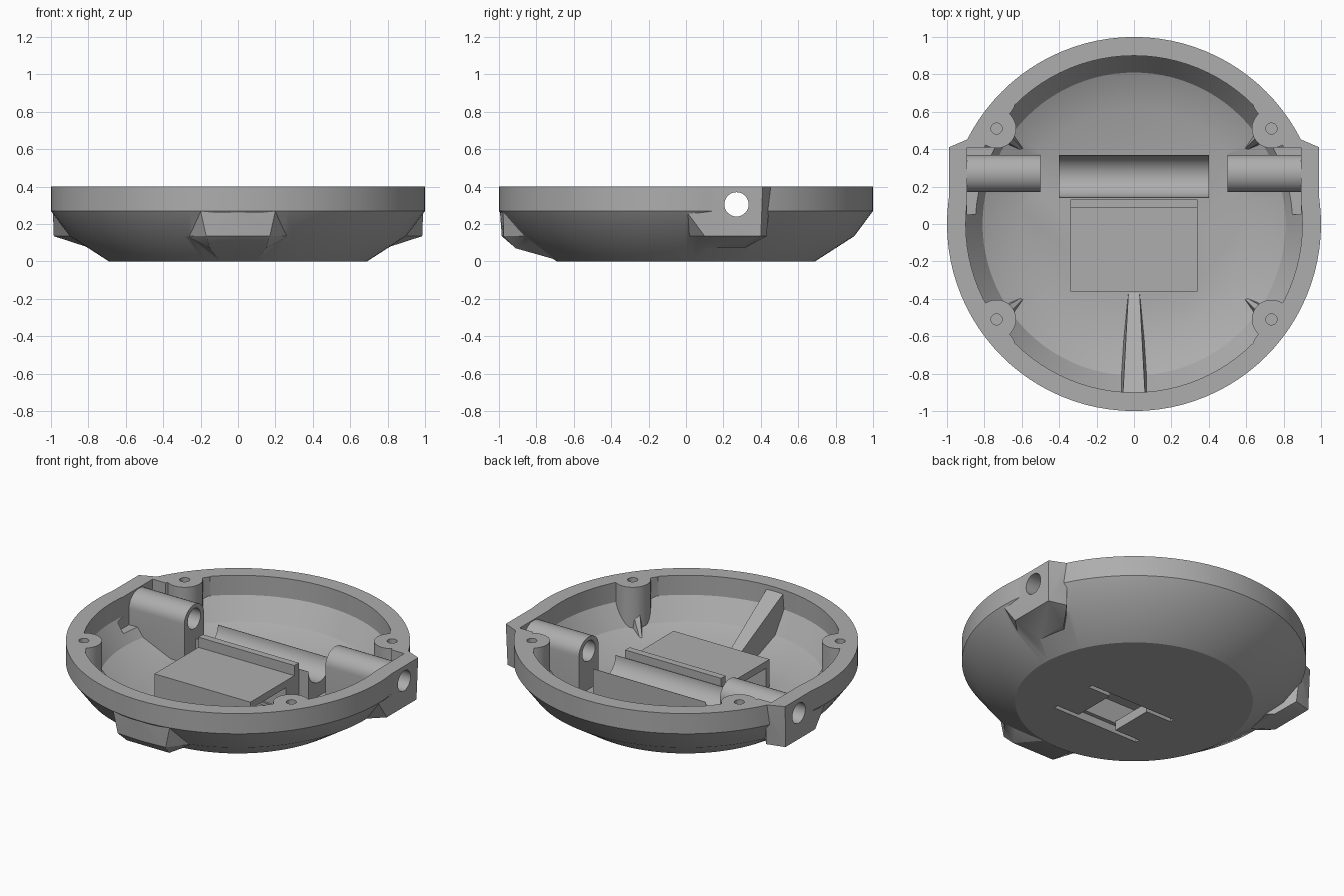
import bpy, bmesh, math
from mathutils import Matrix

cube = bpy.data.objects.get("Cube")
if cube:
    bpy.data.objects.remove(cube)

grey = bpy.data.materials.new("plain grey")
grey.use_nodes = True
grey.diffuse_color = (0.42, 0.42, 0.42, 1)
grey.node_tree.nodes["Principled BSDF"].inputs["Base Color"].default_value = (0.42, 0.42, 0.42, 1)


def make(name, bm):
    bmesh.ops.recalc_face_normals(bm, faces=bm.faces)
    mesh = bpy.data.meshes.new(name)
    bm.to_mesh(mesh)
    bm.free()
    mesh.materials.append(grey)
    ob = bpy.data.objects.new(name, mesh)
    bpy.context.collection.objects.link(ob)
    return ob


def lathe(name, profile, steps=96):
    # Closed solid of revolution; profile runs from bottom to top
    bm = bmesh.new()
    rings = []
    for r, z in profile:
        rings.append([bm.verts.new((r * math.cos(a), r * math.sin(a), z))
                      for a in (2 * math.pi * i / steps for i in range(steps))])
    for low, high in zip(rings, rings[1:]):
        for i in range(steps):
            j = (i + 1) % steps
            bm.faces.new((low[i], low[j], high[j], high[i]))
    bm.faces.new(rings[0])
    bm.faces.new(rings[-1])
    return make(name, bm)


def hull(name, points):
    bm = bmesh.new()
    for p in points:
        bm.verts.new(p)
    bmesh.ops.convex_hull(bm, input=bm.verts[:])
    bmesh.ops.delete(bm, geom=[v for v in bm.verts if not v.link_faces], context='VERTS')
    return make(name, bm)


def prism(name, profile, x0, x1):
    # Profile in (y, z), extruded along x
    bm = bmesh.new()
    ends = [[bm.verts.new((x, y, z)) for y, z in profile] for x in (x0, x1)]
    n = len(profile)
    for i in range(n):
        j = (i + 1) % n
        bm.faces.new((ends[0][i], ends[0][j], ends[1][j], ends[1][i]))
    bm.faces.new(ends[0])
    bm.faces.new(ends[1])
    return make(name, bm)


def box(name, x0, x1, y0, y1, z0, z1):
    return prism(name, [(y0, z0), (y1, z0), (y1, z1), (y0, z1)], x0, x1)


def cylinder(name, r, centre, depth, axis='Z', sides=32):
    bm = bmesh.new()
    turn = Matrix.Rotation(math.pi / 2, 4, 'Y') if axis == 'X' else Matrix()
    bmesh.ops.create_cone(bm, cap_ends=True, segments=sides, radius1=r, radius2=r,
                          depth=depth, matrix=Matrix.Translation(centre) @ turn)
    return make(name, bm)


def combine(target, tool, operation):
    mod = target.modifiers.new("cut", 'BOOLEAN')
    mod.operation, mod.object, mod.solver = operation, tool, 'EXACT'
    bpy.context.view_layer.objects.active = target
    bpy.ops.object.modifier_apply(modifier=mod.name)
    bpy.data.objects.remove(tool)


# Outer body with front boss and side lugs
shell = lathe("shell", [(0.69, 0), (0.9, 0.135), (1, 0.27), (1, 0.4)])
front = [(0, -0.995, 0.27), (0, -0.985, 0.135), (0, -0.6, 0.2)]
for s in (-1, 1):
    front += [(s * 0.2, -0.978, 0.27), (s * 0.2, -0.85, 0.27), (s * 0.17, -0.975, 0.135),
              (s * 0.27, -0.85, 0.135), (s * 0.15, -0.91, 0.07), (s * 0.1, -0.68, 0.005)]
combine(shell, hull("front_boss", front), 'UNION')
for s in (-1, 1):
    lug = [(0.99, 0.0, 0.4), (0.99, 0.41, 0.4), (0.885, 0.455, 0.4), (0.6, 0.1, 0.4),
           (0.99, 0.0, 0.27), (0.985, 0.1, 0.135), (0.985, 0.4, 0.135), (0.87, 0.43, 0.135),
           (0.88, 0.0, 0.135), (0.8, 0.1, 0.075), (0.8, 0.32, 0.075), (0.6, 0.1, 0.1)]
    combine(shell, hull("side_lug", [(s * x, y, z) for x, y, z in lug]), 'UNION')

# Cavity, widened at the lugs, leaving posts, tubes and rib standing
cavity = lathe("cavity", [(0.62, 0.06), (0.81, 0.145), (0.9, 0.275), (0.9, 0.5)])
for s in (-1, 1):
    x0, x1 = sorted((s * 0.7, s * 0.892))
    combine(cavity, box("lug_pocket", x0, x1, 0.05, 0.41, 0.2, 0.49), 'UNION')
tube = [(0.17, 0.0), (0.37, 0.0)]
tube += [(0.27 + 0.1 * math.cos(a), 0.305 + 0.09 * math.sin(a))
         for a in (math.pi * i / 16 for i in range(17))]
for s in (-1, 1):
    x0, x1 = sorted((s * 0.5, s * 0.95))
    combine(cavity, prism("hinge_tube", tube, x0, x1), 'DIFFERENCE')
    for t in (-1, 1):
        post = cylinder("screw_post", 0.105, (s * 0.735, t * 0.51, 0.22), 0.46)
        combine(cavity, post, 'DIFFERENCE')
        web = hull("corner_web", [(s * x, t * y, z) for x, y, z in (
            (0.9, 0.41, 0.0), (0.82, 0.41, 0.46), (0.9, 0.6, 0.46), (0.64, 0.62, 0.46),
            (0.64, 0.66, 0.46), (0.73, 0.51, 0.46), (0.9, 0.7, 0.0), (0.64, 0.66, 0.0),
            (0.73, 0.51, 0.0))])
        combine(cavity, web, 'DIFFERENCE')
        gusset = hull("gusset", [(s * x, t * y, z) for x, y, z in (
            (0.56, 0.37, 0.03), (0.7, 0.42, 0.03), (0.62, 0.47, 0.03),
            (0.7, 0.45, 0.25), (0.66, 0.47, 0.25))])
        combine(cavity, gusset, 'DIFFERENCE')
rib = []
for s in (-1, 1):
    rib += [(s * 0.03, -0.37, 0.0), (s * 0.03, -0.37, 0.065), (s * 0.09, -0.93, 0.0),
            (s * 0.06, -0.93, 0.39), (s * 0.035, -0.71, 0.17)]
combine(cavity, hull("front_rib", rib), 'DIFFERENCE')
combine(shell, cavity, 'DIFFERENCE')

# Hinge bore, screw holes and floor openings
for s in (-1, 1):
    combine(shell, cylinder("bore", 0.065, (s * 0.8, 0.27, 0.305), 0.8, 'X'), 'DIFFERENCE')
    for t in (-1, 1):
        hole = cylinder("screw_hole", 0.03, (s * 0.735, t * 0.51, 0.4), 0.2, sides=16)
        combine(shell, hole, 'DIFFERENCE')
for opening in ((-0.31, 0.31, -0.35, -0.322), (-0.31, 0.31, -0.04, -0.012),
                (-0.13, 0.15, -0.33, -0.03)):
    combine(shell, box("floor_opening", *opening, -0.1, 0.1), 'DIFFERENCE')

# Tray open at both sides, with a taller back plate
tray = box("tray", -0.34, 0.34, -0.36, 0.085, 0.05, 0.235)
combine(tray, box("tunnel", -0.5, 0.5, -0.325, 0.0, 0.0, 0.19), 'DIFFERENCE')
plate = box("back_plate", -0.34, 0.34, 0.085, 0.13, 0.05, 0.3)

# Cradle with a round trough
cradle = box("cradle", -0.4, 0.4, 0.14, 0.37, 0.05, 0.255)
combine(cradle, cylinder("trough", 0.113, (0, 0.255, 0.26), 1, 'X', 48), 'DIFFERENCE')

for ob in (shell, tray, plate, cradle):
    bpy.ops.object.select_all(action='DESELECT')
    ob.select_set(True)
    bpy.context.view_layer.objects.active = ob
    bpy.ops.object.shade_smooth_by_angle(angle=math.radians(30))
